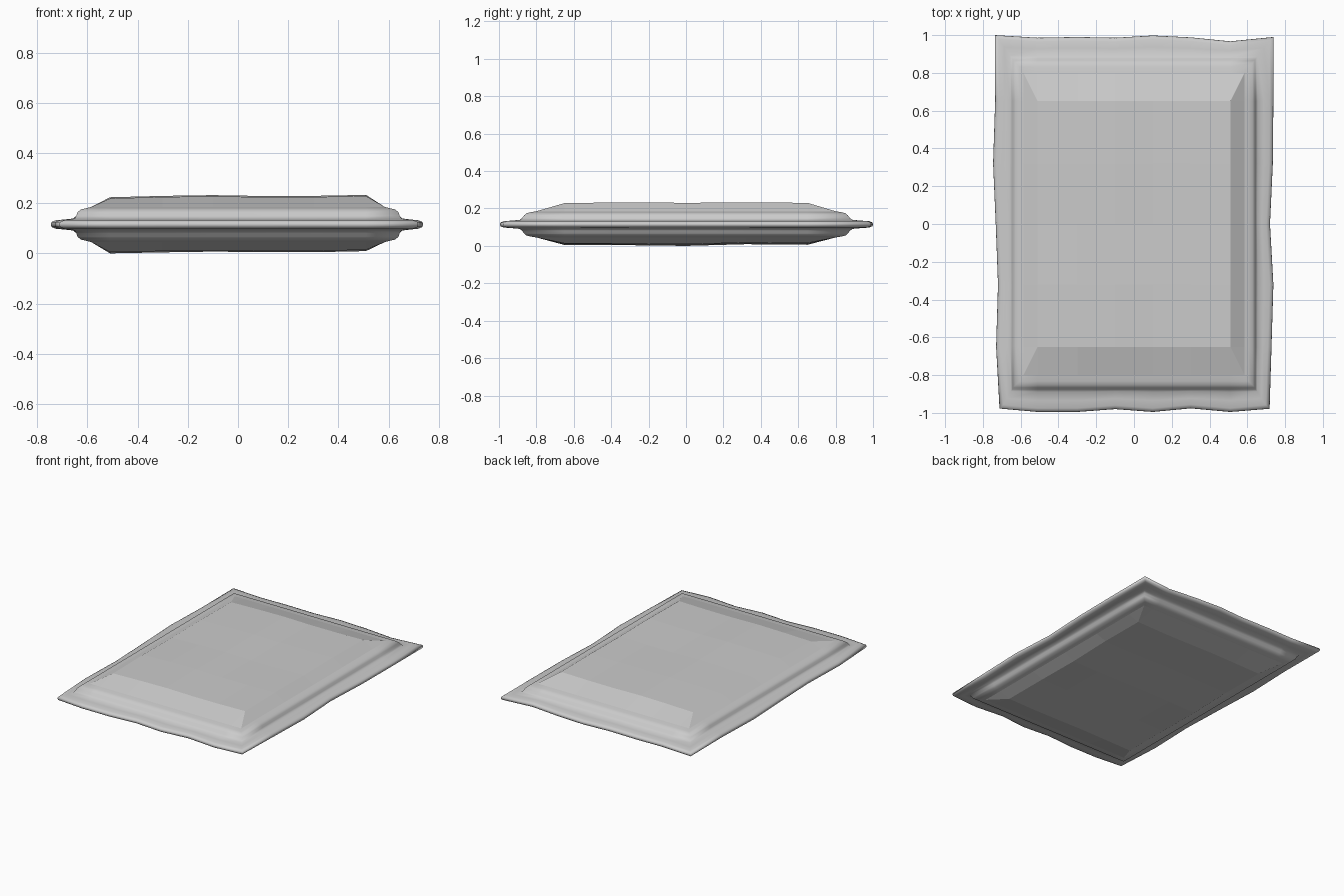
import bpy, bmesh

if "Cube" in bpy.data.objects:
    bpy.data.objects.remove(bpy.data.objects["Cube"])

MID = 0.115
XS = [-0.51, -0.3, -0.1, 0.1, 0.3, 0.51]      # interior columns
YS = [-0.65, -0.32, 0.0, 0.32, 0.65]          # interior rows

# Wavy outline of the flange, one value per column / row
FRONT = [-.977, -.995, -.995, -.980, -.995, -.976, -.995, -.978]
BACK = [1.0, .986, .990, .986, .998, .988, .967, .990]
LEFT = [-.712, -.730, -.720, -.732, -.746, -.735, -.737]
RIGHT = [.718, .728, .738, .720, .735, .738, .738]

# Puffed panel heights by column and row
TOP_X = [.215, .226, .232, .225, .226, .234]
TOP_Y = [.223, .232, .226, .231, .226]
BOT_X = [.000, .008, .014, .010, .009, .018]
BOT_Y = [.010, .008, .000, .018, .012]

# Cross-section: half width, half depth, height from mid plane, waviness
PROFILE = [(.735, .988, .000, 1), (.732, .985, .010, 1), (.715, .968, .017, 1),
           (.685, .93, .020, .6), (.655, .888, .024, .2), (.645, .876, .034, 0),
           (.640, .866, .048, 0), (.627, .852, .060, 0), (.605, .832, .065, 0),
           (.585, .80, .070, 0)]


def ring(hx, hy, w):
    """Grid perimeter positions, counter-clockwise, as (column, row, x, y)."""
    xs, ys = [-hx] + XS + [hx], [-hy] + YS + [hy]
    idx = [(i, 0) for i in range(7)] + [(7, j) for j in range(6)]
    idx += [(i, 6) for i in range(7, 0, -1)] + [(0, j) for j in range(6, 0, -1)]
    out = []
    for i, j in idx:
        x, y = xs[i], ys[j]
        if i == 0:
            x += w * (LEFT[j] + .735)
        if i == 7:
            x += w * (RIGHT[j] - .735)
        if j == 0:
            y += w * (FRONT[i] + .988)
        if j == 6:
            y += w * (BACK[i] - .988)
        out.append((i, j, x, y))
    return out


bm = bmesh.new()
seam = [bm.verts.new((x, y, MID)) for _, _, x, y in ring(*PROFILE[0][:2], 1)]

for s, fx, fy in ((1, TOP_X, TOP_Y), (-1, BOT_X, BOT_Y)):
    # Flange and piped border
    prev = seam
    for hx, hy, dz, w in PROFILE[1:]:
        pts = ring(hx, hy, w)
        cur = [bm.verts.new((x, y, MID + s * dz)) for _, _, x, y in pts]
        for k in range(len(cur)):
            n = (k + 1) % len(cur)
            bm.faces.new((prev[k], prev[n], cur[n], cur[k])).smooth = True
        prev = cur
    # Puffed centre panel with flat facets
    grid = {(p[0], p[1]): v for p, v in zip(pts, prev)}
    for i, x in enumerate(XS):
        for j, y in enumerate(YS):
            grid[i + 1, j + 1] = bm.verts.new((x, y, (fx[i] + fy[j]) / 2))
    for i in range(7):
        for j in range(6):
            a, b = grid[i, j], grid[i + 1, j]
            c, d = grid[i + 1, j + 1], grid[i, j + 1]
            if (i, j) in ((0, 0), (6, 5)):
                tris = ((a, b, c), (a, c, d))
            elif (i, j) in ((6, 0), (0, 5)):
                tris = ((a, b, d), (b, c, d))
            else:
                tris = ((a, b, c, d),)
            for t in tris:
                bm.faces.new(t)

bmesh.ops.recalc_face_normals(bm, faces=bm.faces)
mesh = bpy.data.meshes.new("pillow")
bm.to_mesh(mesh)
bm.free()
pillow = bpy.data.objects.new("pillow", mesh)
bpy.context.collection.objects.link(pillow)
